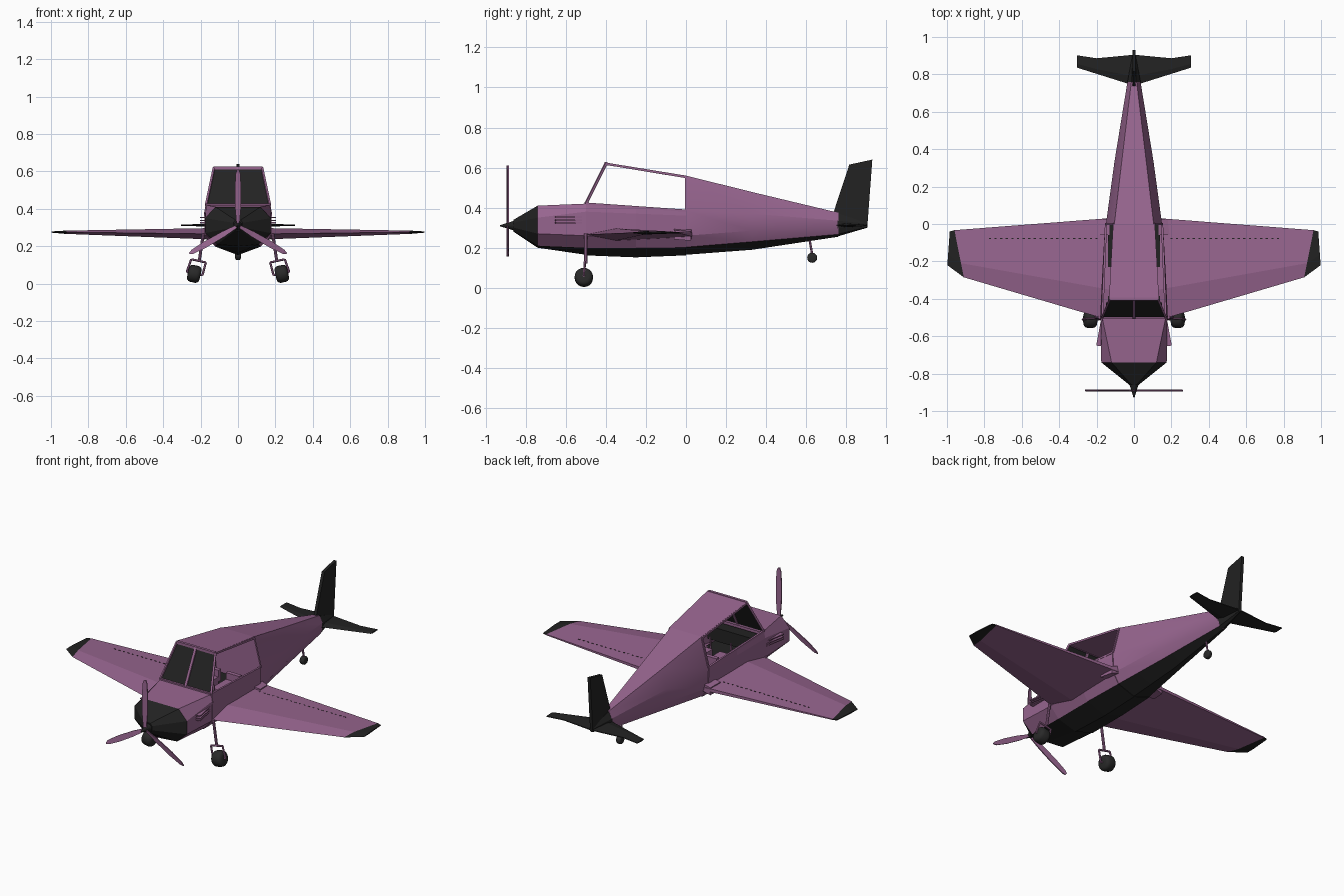
import bpy, bmesh, math
from mathutils import Vector, Matrix

cube = bpy.data.objects.get("Cube")
if cube:
    bpy.data.objects.remove(cube, do_unlink=True)


def material(name, rgb):
    m = bpy.data.materials.new(name)
    m.use_nodes = True
    m.diffuse_color = (*rgb, 1)
    m.node_tree.nodes["Principled BSDF"].inputs["Base Color"].default_value = (*rgb, 1)
    return m


PURPLE = material("purple_paint", (0.31, 0.13, 0.275))
DARK = material("dark_paint", (0.016, 0.016, 0.016))
TYRE = material("tyre_rubber", (0.022, 0.022, 0.022))


def finish(bm, name, mats, mirror=False, smooth=None):
    bmesh.ops.recalc_face_normals(bm, faces=bm.faces)
    mesh = bpy.data.meshes.new(name)
    bm.to_mesh(mesh)
    bm.free()
    for m in mats:
        mesh.materials.append(m)
    ob = bpy.data.objects.new(name, mesh)
    bpy.context.collection.objects.link(ob)
    if mirror:
        ob.modifiers.new("mirror", "MIRROR")
    if smooth:
        bpy.ops.object.select_all(action="DESELECT")
        ob.select_set(True)
        bpy.context.view_layer.objects.active = ob
        bpy.ops.object.shade_smooth_by_angle(angle=math.radians(smooth))
    return ob


def loft(rings, closed=True, caps=True, rule=lambda band, side: 0):
    """Skin a list of rings; rule picks the material of each face."""
    bm = bmesh.new()
    vs = [[bm.verts.new(p) for p in r] for r in rings]
    n = len(rings[0])
    for b in range(len(rings) - 1):
        for i in range(n if closed else n - 1):
            j = (i + 1) % n
            f = bm.faces.new((vs[b][i], vs[b][j], vs[b + 1][j], vs[b + 1][i]))
            f.material_index = rule(b, i)
    if caps:
        bm.faces.new(vs[0])
        bm.faces.new(vs[-1]).material_index = rule(len(rings) - 2, 0)
    return bm


def hull_ring(y, keel, *half):
    """Symmetric cross-section from (half width, z) pairs, top to chine."""
    return ([(w, y, z) for w, z in half] + [(0, y, keel)]
            + [(-w, y, z) for w, z in reversed(half)])


def bar(bm, a, b, r, sides=4):
    a, b = Vector(a), Vector(b)
    rot = (b - a).to_track_quat("Z", "Y").to_matrix().to_4x4()
    bmesh.ops.create_cone(bm, cap_ends=True, segments=sides, radius1=r, radius2=r,
                          depth=(b - a).length,
                          matrix=Matrix.Translation((a + b) / 2) @ rot
                          @ Matrix.Rotation(math.pi / 4, 4, "Z"))


def bars(name, mat, segments, r, sides=4, mirror=False):
    bm = bmesh.new()
    for a, b in segments:
        bar(bm, a, b, r, sides)
    return finish(bm, name, [mat], mirror)


def box(bm, centre, size):
    bmesh.ops.create_cube(bm, size=1, matrix=Matrix.Translation(centre)
                          @ Matrix.Diagonal((*size, 1)))


def plate(name, mat, outline, offset, mirror=False):
    """Extrude an outline of 3D points by an offset vector."""
    o = Vector(offset)
    return finish(loft([outline, [Vector(p) + o for p in outline]]), name, [mat], mirror)


# Fuselage: cowl, open cabin tub and tapering rear
belly = lambda band, side: 1 if side in (3, 4) else 0
cowl_front = hull_ring(-.74, .20, (.12, .41), (.175, .35), (.175, .27), (.11, .21))
firewall = hull_ring(-.5, .165, (.17, .42), (.178, .38), (.175, .26), (.12, .2))
mid_tub = hull_ring(-.25, .155, (.162, .402), (.166, .37), (.162, .26), (.12, .2))
rear_tub = hull_ring(0, .165, (.15, .385), (.152, .36), (.145, .26), (.11, .203))
finish(loft([cowl_front, firewall], rule=belly), "engine_cowl", [PURPLE, DARK])
tub = finish(loft([firewall, mid_tub, rear_tub], closed=False, caps=False, rule=belly),
             "cabin_tub", [PURPLE, DARK])
wall = tub.modifiers.new("wall", "SOLIDIFY")
wall.thickness, wall.offset = .006, 0
finish(loft([
    hull_ring(0, .165, (.105, .56), (.15, .385), (.145, .26), (.11, .203)),
    hull_ring(.33, .19, (.066, .478), (.105, .37), (.1, .285), (.07, .23)),
    hull_ring(.76, .255, (.014, .375), (.035, .335), (.033, .3), (.022, .267))],
    rule=belly), "rear_fuselage", [PURPLE, DARK], smooth=25)

# Nose and spinner
nose_tip = hull_ring(-.86, .28, (.014, .34), (.025, .325), (.025, .3), (.015, .285))
finish(loft([cowl_front, nose_tip]), "nose_cone", [DARK])
bm = bmesh.new()
bmesh.ops.create_cone(bm, cap_ends=True, segments=12, radius1=.026, radius2=.003, depth=.075,
                      matrix=Matrix.Translation((0, -.89, .31)) @ Matrix.Rotation(math.pi / 2, 4, "X"))
finish(bm, "spinner", [DARK], smooth=40)

# Three propeller blades
bm = bmesh.new()
for k in range(3):
    spin = Matrix.Translation((0, -.89, .31)) @ Matrix.Rotation(k * math.tau / 3, 4, "Y")
    rings = []
    for r, w in ((.01, .008), (.09, .015), (.2, .017), (.28, .012), (.3, .004)):
        rings.append([bm.verts.new(spin @ Vector((sx * w, sy * .003 + sx * .003, r)))
                      for sx, sy in ((-1, -1), (1, -1), (1, 1), (-1, 1))])
    for a, b in zip(rings, rings[1:]):
        for i in range(4):
            bm.faces.new((a[i], a[i - 1], b[i - 1], b[i]))
    bm.faces.new(rings[-1])
finish(bm, "propeller", [PURPLE])

# Cabin roof, frame and windscreen
roof = [(.13, -.4, .625), (.105, 0, .56), (-.105, 0, .56), (-.13, -.4, .625)]
plate("cabin_roof", PURPLE, roof, (0, 0, -.01))
base, top, back, sill = (.17, -.5, .42), (.128, -.4, .619), (.106, 0, .553), (.15, 0, .385)
bars("window_frame", PURPLE, [(base, top), (top, back), (back, sill), (sill, base)],
     .008, mirror=True)
bars("windscreen_frame", PURPLE, [((0, -.5, .42), (0, -.4, .62)),
                                  ((-.17, -.5, .42), (.17, -.5, .42)),
                                  ((-.128, -.4, .619), (.128, -.4, .619))], .011)
plate("windscreen_pane", DARK, [(0, -.5, .42), base, top, (0, -.4, .62)],
      (0, .006, 0), mirror=True)

# Cabin interior, kept below the sills
bm = bmesh.new()
box(bm, (0, -.25, .285), (.28, .49, .01))
finish(bm, "cabin_floor", [DARK])
bm = bmesh.new()
box(bm, (0, -.455, .36), (.3, .07, .08))
finish(bm, "dashboard", [DARK])
bm = bmesh.new()
box(bm, (.07, -.22, .315), (.09, .14, .05))
box(bm, (.07, -.14, .345), (.09, .025, .07))
bar(bm, (.07, -.34, .28), (.07, -.33, .385), .006)
finish(bm, "seat_and_stick", [PURPLE], mirror=True)


# Wings with dark tips
def wing_ring(lead, trail, z, up, down, edge):
    rows = ((0, z), (.3, up), (1, edge), (1, 2 * z - edge), (.3, down))
    return [(lead[0] + (trail[0] - lead[0]) * t, lead[1] + (trail[1] - lead[1]) * t, h)
            for t, h in rows]


finish(loft([wing_ring((.12, -.518), (.12, .032), .265, .297, .235, .275),
             wing_ring((.91, -.285), (.96, -.033), .275, .283, .266, .278),
             wing_ring((.998, -.22), (.985, -.04), .275, .279, .272, .277)],
            rule=lambda band, side: band), "wing", [PURPLE, DARK], mirror=True)
bm = bmesh.new()
for k in range(20):
    box(bm, (.2 + k * .03, -.077, .2795), (.012, .004, .006))
finish(bm, "aileron_hinge", [DARK], mirror=True)
plate("wing_root_fairing", PURPLE, [(.13, -.06, .297), (.19, -.06, .287), (.18, .025, .28),
                                    (.13, .028, .295)], (0, 0, -.045), mirror=True)

# Tail surfaces
finish(loft([wing_ring((0, .74), (0, .905), .312, .322, .302, .315),
             wing_ring((.2, .803), (.2, .886), .312, .318, .306, .314),
             wing_ring((.305, .836), (.305, .902), .312, .316, .308, .314)]),
       "tailplane", [DARK], mirror=True)
plate("tail_fin", DARK, [(-.009, y, z) for y, z in (
    (.735, .372), (.815, .615), (.93, .64), (.905, .305), (.76, .27))], (.018, 0, 0))
finish(loft([hull_ring(.755, .256, (.014, .373), (.036, .335), (.034, .3), (.022, .267)),
             hull_ring(.905, .3, (.005, .325), (.008, .32), (.008, .31), (.005, .303))]),
       "tail_cone", [DARK])

# Cowl exhaust fins
for k, z in enumerate((.322, .334, .35)):
    plate(f"exhaust_fin_{k + 1}", PURPLE, [(.165, -.655, z), (.202, -.65, z), (.178, -.52, z),
                                           (.165, -.52, z)], (0, 0, .006), mirror=True)


# Wheels
def wheel(name, centre, radius, width, camber, mirror):
    bm = bmesh.new()
    bmesh.ops.create_cone(bm, cap_ends=True, segments=20, radius1=radius, radius2=radius,
                          depth=width, matrix=Matrix.Translation(centre)
                          @ Matrix.Rotation(camber + math.pi / 2, 4, "Y"))
    rims = [e for e in bm.edges if any(len(f.verts) > 4 for f in e.link_faces)]
    bmesh.ops.bevel(bm, geom=rims, offset=width * .3, segments=3, profile=.5, affect="EDGES")
    finish(bm, name, [TYRE], mirror, smooth=40)


wheel("main_wheel", (.234, -.51, .052), .046, .068, -.22, True)
wheel("tail_wheel", (0, .63, .15), .025, .03, 0, False)

# Undercarriage legs and forks
bars("main_leg", PURPLE, [((.185, -.5, .27), (.207, -.5, .122))], .008, 8, True)
bars("main_fork", PURPLE, [((.172, -.505, .113), (.25, -.505, .13)),
                           ((.172, -.505, .113), (.19, -.51, .045)),
                           ((.25, -.505, .13), (.274, -.51, .062)),
                           ((.19, -.51, .045), (.274, -.51, .062))], .006, 6, True)
bars("tail_leg", PURPLE, [((0, .615, .25), (0, .63, .165))], .006, 6)
